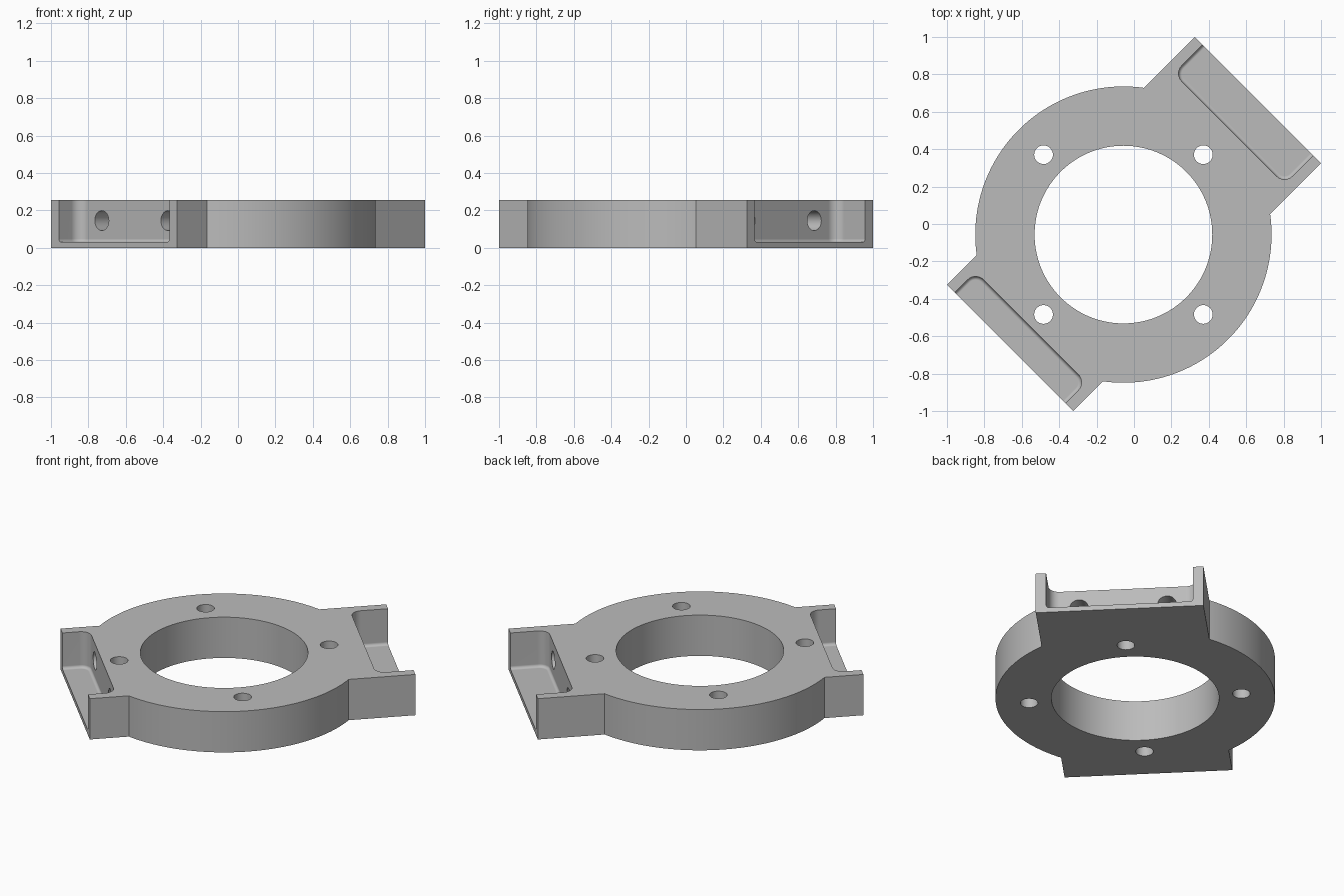
import bpy, bmesh
from math import sin, cos, pi, sqrt, asin
from mathutils import Matrix, Vector

# Main dimensions; u runs along the mounting arms, v across them
HEIGHT = 0.255
ARM, HALF = 0.937, 0.477
RING_U, RING_R, BORE_R = -0.08, 0.792, 0.475
BOLT_R, BOLT_CIRCLE = 0.05, 0.604
POCKET_HALF, POCKET_FLOOR, CORNER, FILLET = 0.418, 0.03, 0.06, 0.018

cube = bpy.data.objects.get("Cube")
if cube:
    bpy.data.objects.remove(cube, do_unlink=True)

grey = bpy.data.materials.new("machined grey")
grey.use_nodes = True
colour = (0.5, 0.5, 0.5, 1)
grey.diffuse_color = colour
grey.node_tree.nodes["Principled BSDF"].inputs["Base Color"].default_value = colour


def arc(cx, cy, r, a0, a1, n):
    return [(cx + r * cos(a0 + (a1 - a0) * i / n),
             cy + r * sin(a0 + (a1 - a0) * i / n)) for i in range(n + 1)]


def loft(name, layers):
    """Closed solid through stacked outlines, given as (z, points)."""
    bm = bmesh.new()
    rings = [[bm.verts.new((x, y, z)) for x, y in pts] for z, pts in layers]
    for low, high in zip(rings, rings[1:]):
        for i in range(len(low)):
            bm.faces.new((low[i - 1], low[i], high[i], high[i - 1]))
    bm.faces.new(rings[0])
    bm.faces.new(rings[-1])
    bmesh.ops.recalc_face_normals(bm, faces=bm.faces)
    mesh = bpy.data.meshes.new(name)
    bm.to_mesh(mesh)
    bm.free()
    mesh.materials.append(grey)
    obj = bpy.data.objects.new(name, mesh)
    bpy.context.scene.collection.objects.link(obj)
    return obj


def drill(name, start, direction, r, length, n, tip=0.0):
    """Round cutter along a direction, with an optional conical tip."""
    layers = [(0, arc(0, 0, r, 0, 2 * pi * (1 - 1 / n), n - 1)),
              (length, arc(0, 0, r, 0, 2 * pi * (1 - 1 / n), n - 1))]
    if tip:
        layers.append((length + tip, arc(0, 0, r * 0.03, 0, 2 * pi * (1 - 1 / n), n - 1)))
    obj = loft(name, layers)
    turn = Vector((0, 0, 1)).rotation_difference(Vector(direction)).to_matrix().to_4x4()
    obj.data.transform(Matrix.Translation(start) @ turn)
    return obj


def pocket(name, side, wall):
    """Open-ended pocket with rounded inner corners and a filleted floor."""
    def outline(d):
        u, v = wall + CORNER, POCKET_HALF - CORNER
        pts = [(ARM + 0.1, POCKET_HALF - d)]
        pts += arc(u, v, CORNER - d, pi / 2, pi, 10)
        pts += arc(u, -v, CORNER - d, pi, 1.5 * pi, 10)
        pts.append((ARM + 0.1, d - POCKET_HALF))
        return [(side * x, side * y) for x, y in pts]
    steps = [i * pi / 12 for i in range(7)]
    layers = [(POCKET_FLOOR + FILLET * (1 - cos(a)), outline(FILLET * (1 - sin(a))))
              for a in steps]
    return loft(name, layers + [(HEIGHT + 0.1, outline(0))])


# Body: disc outline merged with the two square arms
a = asin(HALF / RING_R)
outline = [(ARM, -HALF), (ARM, HALF)]
outline += arc(RING_U, 0, RING_R, a, pi - a, 96)
outline += [(-ARM, HALF), (-ARM, -HALF)]
outline += arc(RING_U, 0, RING_R, pi + a, 2 * pi - a, 96)
body = loft("motor_mount_ring", [(0, outline), (HEIGHT, outline)])

# Bore and four vertical bolt holes
up = (0, 0, 1)
cutters = [drill("bore_cutter", (RING_U, 0, -0.1), up, BORE_R, 0.5, 128)]
for i in range(4):
    u = RING_U + BOLT_CIRCLE * cos(i * pi / 2)
    v = BOLT_CIRCLE * sin(i * pi / 2)
    cutters.append(drill("bolt_cutter", (u, v, -0.1), up, BOLT_R, 0.5, 40))

# End pockets, each with two blind screw holes in its wall
for side, wall in ((1, 0.72), (-1, 0.78)):
    cutters.append(pocket("pocket_cutter", side, wall))
    for v in (-0.25, 0.25):
        cutters.append(drill("screw_cutter", (side * (wall + 0.05), v, 0.145),
                             (-side, 0, 0), 0.053, 0.25, 40, 0.03))

for cutter in cutters:
    cutter.hide_render = True
    mod = body.modifiers.new("cut", 'BOOLEAN')
    mod.operation, mod.solver, mod.object = 'DIFFERENCE', 'EXACT', cutter

# Bake the cuts and turn the arms onto the diagonal
bpy.context.view_layer.update()
evaluated = body.evaluated_get(bpy.context.evaluated_depsgraph_get())
mesh = bpy.data.meshes.new_from_object(evaluated)
body.modifiers.clear()
body.data = mesh
mesh.transform(Matrix.Rotation(pi / 4, 4, 'Z'))
for cutter in cutters:
    bpy.data.objects.remove(cutter, do_unlink=True)

# Smooth curved walls, crisp edges
bpy.ops.object.select_all(action='DESELECT')
body.select_set(True)
bpy.context.view_layer.objects.active = body
bpy.ops.object.shade_smooth_by_angle(angle=pi / 6)
weighted = body.modifiers.new("even shading", 'WEIGHTED_NORMAL')
weighted.keep_sharp = True
